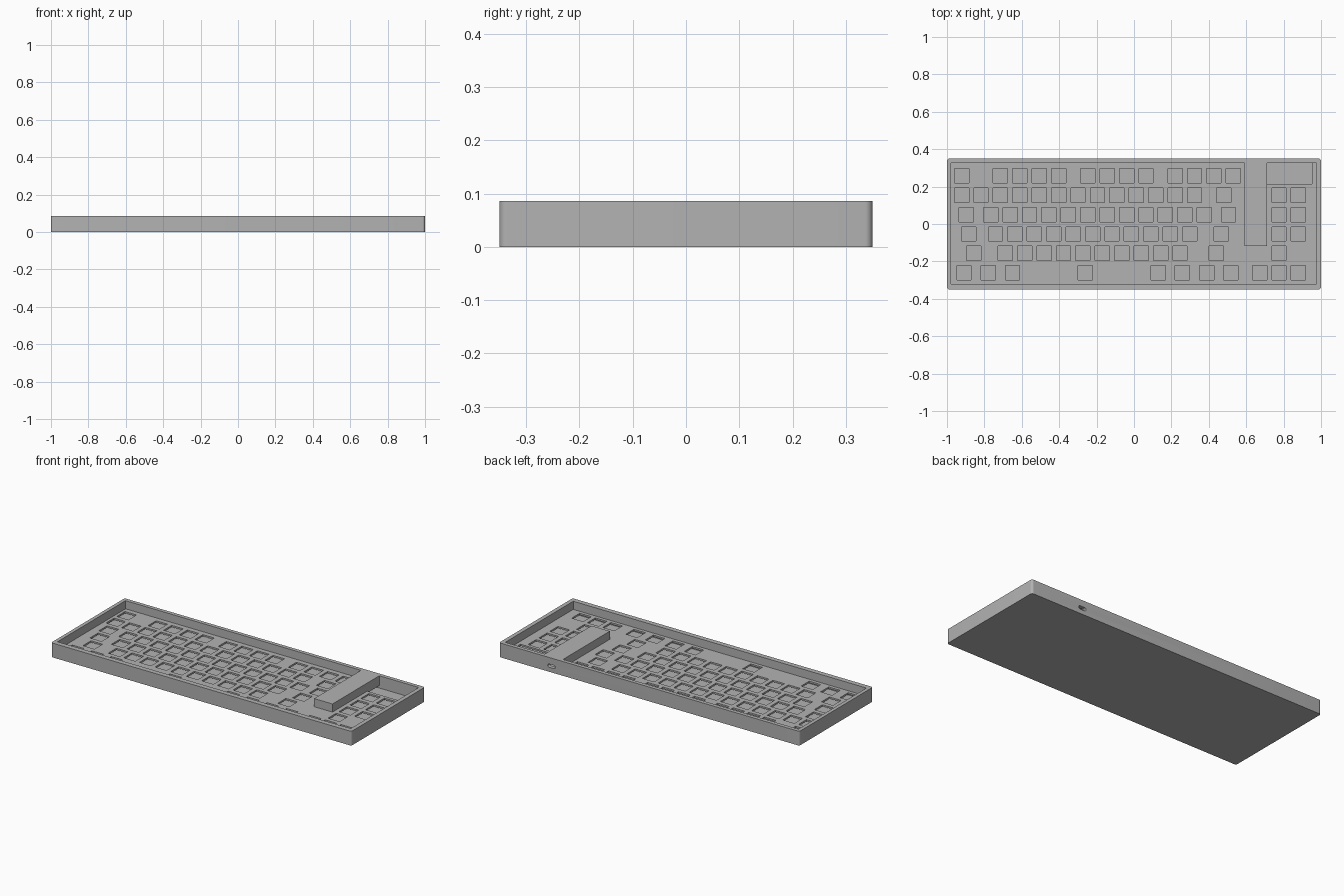
import bpy, bmesh, math
from mathutils import Matrix

if "Cube" in bpy.data.objects:
    bpy.data.objects.remove(bpy.data.objects["Cube"])

grey = bpy.data.materials.new("case grey")
grey.use_nodes = True
COLOUR = (0.45, 0.45, 0.45, 1)
grey.diffuse_color = COLOUR
grey.node_tree.nodes["Principled BSDF"].inputs["Base Color"].default_value = COLOUR

HEIGHT = 0.086
PLATE_TOP, PLATE_BOTTOM, FLOOR = 0.037, 0.027, 0.012
LEFT, RIGHT, FRONT, BACK = -0.978, 0.975, -0.32, 0.327
COVER_L, COVER_R, COVER_FRONT = 0.59, 0.712, -0.118
PITCH, HOLE = 0.1038, 0.077


def add_prism(bm, outline, z0, z1, matrix=Matrix()):
    """Extrude a counter-clockwise outline between two heights."""
    face = bm.faces.new([bm.verts.new((x, y, z0)) for x, y in outline])
    face.normal_flip()
    top = bmesh.ops.extrude_face_region(bm, geom=[face], use_keep_orig=True)["geom"]
    verts = [v for v in top if isinstance(v, bmesh.types.BMVert)]
    bmesh.ops.translate(bm, verts=verts, vec=(0, 0, z1 - z0))
    bmesh.ops.transform(bm, matrix=matrix, verts=list(face.verts) + verts)


def rect(x0, x1, y0, y1):
    return [(x0, y0), (x1, y0), (x1, y1), (x0, y1)]


def rounded(width, depth, r, steps=8):
    points = []
    for i, (sx, sy) in enumerate([(1, 1), (-1, 1), (-1, -1), (1, -1)]):
        for k in range(steps + 1):
            a = (i + k / steps) * math.pi / 2
            points.append((sx * (width / 2 - r) + r * math.cos(a),
                           sy * (depth / 2 - r) + r * math.sin(a)))
    return points


def make(name, prisms):
    bm = bmesh.new()
    for p in prisms:
        add_prism(bm, *p)
    bmesh.ops.recalc_face_normals(bm, faces=bm.faces)
    mesh = bpy.data.meshes.new(name)
    bm.to_mesh(mesh)
    bm.free()
    ob = bpy.data.objects.new(name, mesh)
    bpy.context.collection.objects.link(ob)
    mesh.materials.append(grey)
    return ob


def cut(target, name, prisms):
    cutter = make(name, prisms)
    cutter.hide_render = True
    mod = target.modifiers.new(name, "BOOLEAN")
    mod.operation, mod.solver, mod.object = "DIFFERENCE", "EXACT", cutter
    bpy.context.view_layer.objects.active = target
    bpy.ops.object.modifier_apply(modifier=mod.name)
    bpy.data.objects.remove(cutter)


# Outer body with rounded vertical corners
case = make("keyboard_case", [(rounded(2, 0.7, 0.014), 0, HEIGHT)])

# Sunken key area, running round the raised controller cover
pocket = [(LEFT, FRONT), (RIGHT, FRONT), (RIGHT, BACK), (COVER_R, BACK),
          (COVER_R, COVER_FRONT), (COVER_L, COVER_FRONT), (COVER_L, BACK), (LEFT, BACK)]
cut(case, "pocket_cutter", [(pocket, PLATE_TOP, HEIGHT + 0.1)])

# Hollow under the plate, and the space inside the cover
cut(case, "cavity_cutter", [(rect(LEFT, RIGHT, FRONT, BACK), FLOOR, PLATE_BOTTOM)])
cut(case, "cover_cutter", [(rect(COVER_L + 0.012, COVER_R - 0.012, COVER_FRONT + 0.012, BACK),
                            PLATE_BOTTOM - 0.005, HEIGHT - 0.012)])


# Switch holes, one list of key positions per row from back to front
def run(start, count):
    return [start + i for i in range(count)]


nav = [16.35, 17.35]
rows = [
    [0] + run(2, 4) + run(6.5, 4) + run(11, 4),
    run(0, 13) + [13.5] + nav,
    [0.25] + run(1.5, 12) + [13.75] + nav,
    [0.375] + run(1.75, 11) + [13.375] + nav,
    [0.625] + run(2.25, 10) + [13.125, 16.35],
    [0.125, 1.375, 2.625, 6.375] + [10.125 + 1.25 * i for i in range(4)] + [15.35] + nav,
]
holes = []
for r, row in enumerate(rows):
    y = 0.258 - r * PITCH
    for key in row:
        x = -0.922 + key * PITCH
        holes.append((rect(x - HOLE / 2, x + HOLE / 2, y - HOLE / 2, y + HOLE / 2),
                      PLATE_BOTTOM - 0.005, PLATE_TOP + 0.01))
cut(case, "switch_hole_cutter", holes)

# Display window in the back left corner of the plate
cut(case, "display_cutter", [(rect(COVER_R, 0.953, 0.213, BACK), PLATE_BOTTOM - 0.005, PLATE_TOP + 0.01)])

# Cable port through the back wall
turn = Matrix.Translation((0.651, 0.34, 0.037)) @ Matrix.Rotation(math.pi / 2, 4, "X")
cut(case, "port_cutter", [(rounded(0.05, 0.02, 0.0095), -0.03, 0.03, turn)])

# Smooth the corner curves, keep the other edges sharp
bpy.ops.object.select_all(action="DESELECT")
case.select_set(True)
bpy.context.view_layer.objects.active = case
bpy.ops.object.shade_smooth_by_angle(angle=math.radians(30))
